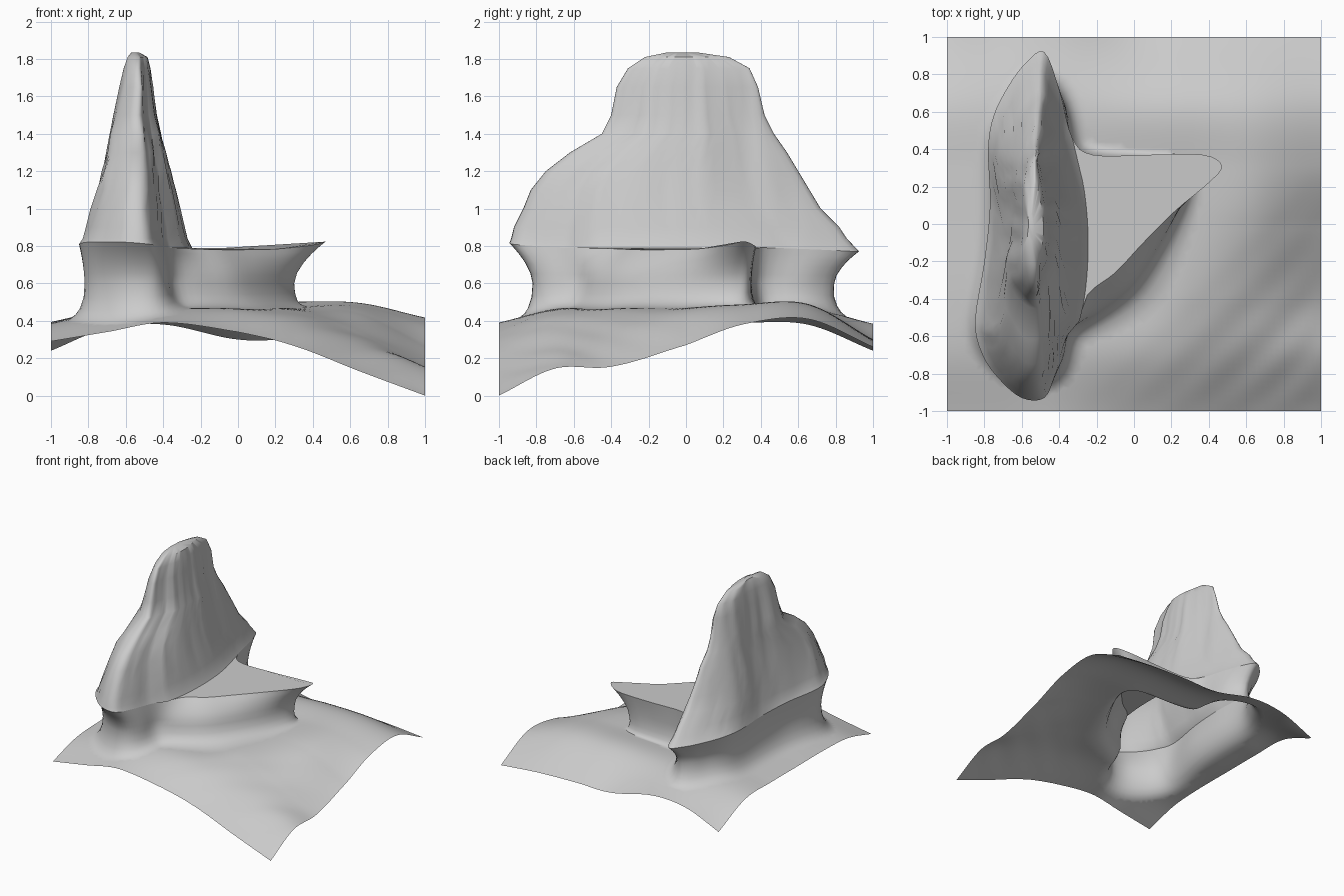
import bpy, bmesh, math
from mathutils import Vector, noise
from mathutils.geometry import delaunay_2d_cdt

if "Cube" in bpy.data.objects:
    bpy.data.objects.remove(bpy.data.objects["Cube"])

SUB = 4


def catmull(p0, p1, p2, p3, t):
    return 0.5 * (2 * p1 + (p2 - p0) * t + (2 * p0 - 5 * p1 + 4 * p2 - p3) * t * t
                  + (3 * p1 - p0 - 3 * p2 + p3) * t ** 3)


def smooth_loop(pts):
    n = len(pts)
    v = [Vector(p) for p in pts]
    return [catmull(v[i - 1], v[i], v[(i + 1) % n], v[(i + 2) % n], k / SUB)
            for i in range(n) for k in range(SUB)]


def inside(p, poly):
    hit = False
    for i in range(len(poly)):
        a, b = poly[i - 1], poly[i]
        if (a.y > p.y) != (b.y > p.y) and p.x < (b.x - a.x) * (p.y - a.y) / (b.y - a.y) + a.x:
            hit = not hit
    return hit


def add_object(name, verts, faces, angle=45):
    me = bpy.data.meshes.new(name)
    me.from_pydata([tuple(v) for v in verts], [], faces)
    bm = bmesh.new()
    bm.from_mesh(me)
    bmesh.ops.remove_doubles(bm, verts=bm.verts, dist=1e-4)
    bm.to_mesh(me)
    bm.free()
    ob = bpy.data.objects.new(name, me)
    bpy.context.collection.objects.link(ob)
    bpy.ops.object.select_all(action='DESELECT')
    ob.select_set(True)
    bpy.context.view_layer.objects.active = ob
    bpy.ops.object.shade_smooth_by_angle(angle=math.radians(angle))


def loft(rings, cap=False):
    n = len(rings[0])
    verts = [p for r in rings for p in r]
    faces = [(j * n + i, j * n + (i + 1) % n, (j + 1) * n + (i + 1) % n, (j + 1) * n + i)
             for j in range(len(rings) - 1) for i in range(n)]
    if cap:
        faces.append(tuple(range(len(verts) - n, len(verts))))
    return verts, faces


# Ground height from a small smoothed control grid
GX = [-1, -.7, -.4, 0, .3, .65, 1]
GZ = [[.29, .34, .39, .34, .265, .13, 0],
      [.37, .42, .46, .455, .40, .27, .145],
      [.39, .45, .46, .46, .455, .34, .155],
      [.39, .45, .46, .46, .47, .44, .27],
      [.39, .45, .46, .47, .48, .48, .38],
      [.38, .45, .47, .48, .49, .48, .41],
      [.24, .36, .38, .30, .30, .29, .26]]


def sample(vals, x):
    x = max(-1, min(1, x))
    i = max(k for k in range(6) if GX[k] <= x or k == 0)
    t = (x - GX[i]) / (GX[i + 1] - GX[i])
    ext = [2 * vals[0] - vals[1]] + list(vals) + [2 * vals[-1] - vals[-2]]
    return catmull(*ext[i:i + 4], t)


def ground(x, y):
    z = sample([sample(row, x) for row in GZ], y)
    wave = 0.005 * math.sin(22 * (x - y)) * max(0, min(1, x - y - .6))
    return max(0, z + wave * (1 - max(abs(x), abs(y)) ** 8))


# Overhanging lip outline, and the narrower neck below it
lip = smooth_loop([
    (-.48, .92, .77), (-.58, .86, .78), (-.67, .74, .79), (-.75, .58, .8), (-.78, .4, .8),
    (-.77, .1, .8), (-.80, -.2, .81), (-.85, -.52, .81), (-.81, -.7, .82), (-.72, -.83, .82),
    (-.6, -.93, .82), (-.48, -.93, .81), (-.42, -.8, .8), (-.36, -.6, .79), (-.25, -.38, .785),
    (-.1, -.26, .78), (.05, -.1, .78), (.22, .07, .785), (.4, .22, .805), (.47, .31, .825),
    (.37, .37, .8), (.08, .37, .79), (-.22, .37, .79), (-.33, .46, .79), (-.40, .72, .78)])
neck = smooth_loop([
    (-.48, .79), (-.57, .74), (-.64, .64), (-.71, .52), (-.74, .38),
    (-.74, .1), (-.76, -.2), (-.82, -.5), (-.79, -.64), (-.7, -.74),
    (-.58, -.81), (-.45, -.81), (-.38, -.72), (-.34, -.57), (-.2, -.48),
    (-.03, -.35), (.09, -.19), (.21, .02), (.28, .18), (.3, .27),
    (.27, .34), (.05, .35), (-.22, .36), (-.33, .43), (-.37, .64)])
N = len(neck)


def offset(d):
    out = []
    for i in range(N):
        t = (neck[(i + 1) % N] - neck[i - 1]).normalized()
        talus = 1 + .8 * math.exp(-((i / SUB - 15.3) / 1.5) ** 2)
        narrow = 1 - .65 * math.exp(-((i / SUB - 20.2) / 2) ** 2)
        out.append(neck[i] + Vector((t.y, -t.x)) * d * talus * narrow)
    for _ in range(3):
        out = [(out[i - 1] + out[i] * 2 + out[(i + 1) % N]) / 4 for i in range(N)]
    return out


# Undercut cliff base, flaring into the ground
foot = offset(.09)
rings = [[Vector((p.x, p.y, ground(p.x, p.y))) for p in foot]]
for d, f in ((.055, .1), (.03, .27), (.01, .58)):
    rings.append([Vector((p.x, p.y, ground(p.x, p.y) * (1 - f) + .6 * f)) for p in offset(d)])
for t in (0, .25, .5, .7, .85, 1):
    ring = []
    for a, b in zip(neck, lip):
        q = a.lerp(b.xy, t ** 1.7)
        ring.append(Vector((q.x, q.y, .6 + (b.z - .6) * t)))
    rings.append(ring)
verts, faces = loft(rings)

# Ground sheet with an opening under the hollow rock, welded to the cliff base
R = 64
pts = [Vector(p) for p in foot]
wide = offset(.105)
for i in range(R + 1):
    for j in range(R + 1):
        p = Vector((-1 + 2 * i / R, -1 + 2 * j / R))
        if not inside(p, wide):
            pts.append(p)
cv, _, cf, *_ = delaunay_2d_cdt(pts, [(i, (i + 1) % N) for i in range(N)], [], 0, 1e-5)
keep = [f for f in cf if not inside(sum((cv[i] for i in f), Vector((0, 0))) / len(f), foot)]
index = {v: len(verts) + k for k, v in enumerate(sorted({i for f in keep for i in f}))}
verts += [Vector((cv[i].x, cv[i].y, ground(*cv[i]))) for i in index]
faces += [tuple(index[i] for i in f) for f in keep]
add_object("ground_and_cliff_base", verts, faces)

# Seam where the wall meets the ledge
seam = [Vector((-.33 + .085 * math.sin(math.pi * k / 15) ** .5, -.58 + .94 * k / 15, .79))
        for k in range(1, 15)]

# Flat pointed ledge
edge = lip[13 * SUB:22 * SUB + 3] + lip[22 * SUB + 3:23 * SUB + 1] + seam[::-1]
add_object("ledge_top", edge, [tuple(range(len(edge)))])

# Tall fin: base outline squeezed into each level's extents (z, x0, x1, y0, y1)
base = lip[23 * SUB:] + lip[:13 * SUB + 1] + seam
levels = [(.84, -.83, -.27, -.935, .86), (.9, -.81, -.285, -.92, .82),
          (1.0, -.785, -.31, -.87, .72), (1.1, -.755, -.335, -.83, .66),
          (1.2, -.73, -.36, -.75, .60), (1.3, -.70, -.385, -.62, .54), (1.4, -.68, -.41, -.45, .47),
          (1.5, -.66, -.435, -.40, .42), (1.65, -.63, -.455, -.37, .385), (1.75, -.61, -.47, -.31, .34),
          (1.81, -.59, -.485, -.22, .23), (1.835, -.57, -.53, -.10, .06)]
bx0, bx1 = min(p.x for p in base), max(p.x for p in base)
by0, by1 = min(p.y for p in base), max(p.y for p in base)
rings = [base]
for z, x0, x1, y0, y1 in levels:
    ring = []
    for p in base:
        x = x0 + (x1 - x0) * (p.x - bx0) / (bx1 - bx0)
        y = y0 + (y1 - y0) * (p.y - by0) / (by1 - by0)
        groove = .016 * noise.noise(Vector((p.x * 3, y * 16, z * 1.2)))
        ring.append(Vector((x + groove * min(1, (1.86 - z) * 4, (z - .79) * 8), y, z)))
    rings.append(ring)
add_object("rock_fin", *loft(rings, cap=True))
